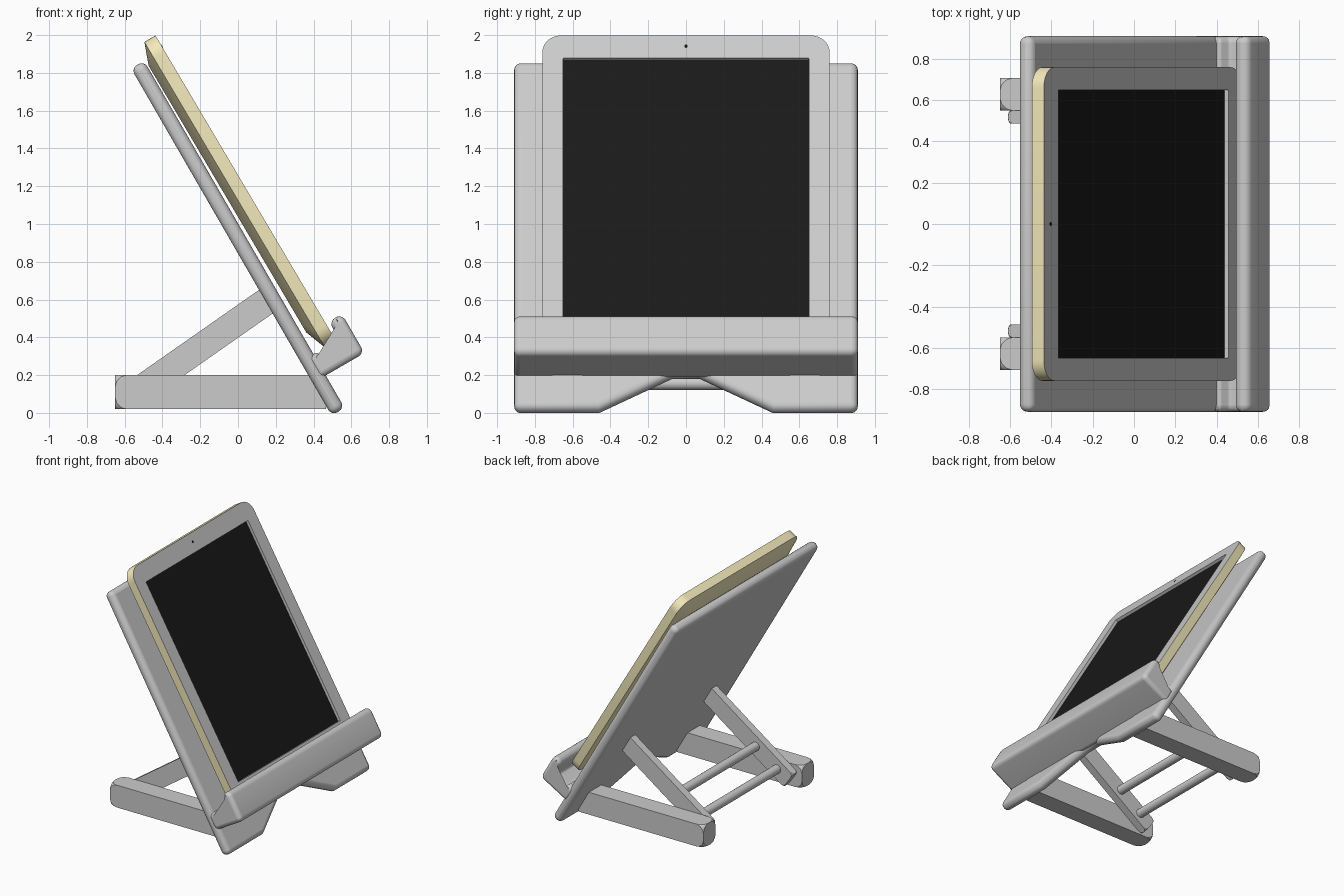
import bpy, bmesh, math
from mathutils import Matrix, Vector

if "Cube" in bpy.data.objects:
    bpy.data.objects.remove(bpy.data.objects["Cube"])


def material(name, rgb):
    m = bpy.data.materials.new(name)
    m.diffuse_color = (*rgb, 1)
    m.use_nodes = True
    m.node_tree.nodes["Principled BSDF"].inputs["Base Color"].default_value = m.diffuse_color
    return m


def finish(name, bm, matrix=None, mats=(), bevel=0, mirror=False):
    """Turn a bmesh into a named object in world coordinates."""
    bmesh.ops.recalc_face_normals(bm, faces=bm.faces)
    if matrix:
        bm.transform(matrix)
    me = bpy.data.meshes.new(name)
    bm.to_mesh(me)
    bm.free()
    ob = bpy.data.objects.new(name, me)
    bpy.context.collection.objects.link(ob)
    for m in mats:
        me.materials.append(m)
    bpy.context.view_layer.objects.active = ob
    ob.select_set(True)
    bpy.ops.object.shade_smooth_by_angle(angle=math.radians(32))
    ob.select_set(False)
    if bevel:
        b = ob.modifiers.new("rounding", 'BEVEL')
        b.width, b.segments = bevel, 4
        b.limit_method, b.angle_limit = 'ANGLE', math.radians(32)
        b.use_clamp_overlap = False
    if mirror:
        ob.modifiers.new("mirror", 'MIRROR').use_axis = (False, True, False)
    return ob


def prism(points, direction):
    bm = bmesh.new()
    face = bm.faces.new([bm.verts.new(p) for p in points])
    ext = bmesh.ops.extrude_face_region(bm, geom=[face])
    bmesh.ops.translate(bm, vec=direction,
                        verts=[v for v in ext['geom'] if isinstance(v, bmesh.types.BMVert)])
    return bm


def leaning(x, z, degrees):
    """Frame: local X = width, Y = up the slope, Z = out of the front face."""
    a = math.radians(degrees)
    up, out = (-math.cos(a), 0, math.sin(a)), (math.sin(a), 0, math.cos(a))
    m = Matrix((Vector((0, 1, 0)), Vector(up), Vector(out))).transposed().to_4x4()
    return Matrix.Translation((x, 0, z)) @ m


def fillet(points, steps=5):
    """Round the corners of a polygon given as (x, y, radius)."""
    out = []
    for i, (x, y, r) in enumerate(points):
        p = Vector((x, y))
        a = (Vector(points[i - 1][:2]) - p).normalized()
        b = (Vector(points[(i + 1) % len(points)][:2]) - p).normalized()
        if r == 0:
            out.append(p)
            continue
        half = a.angle(b) / 2
        c = p + (a + b).normalized() * (r / math.sin(half))
        d = r / math.tan(half)
        s, e = p + a * d - c, p + b * d - c
        turn = s.angle_signed(e)
        for k in range(steps + 1):
            out.append(c + Matrix.Rotation(-turn * k / steps, 2) @ s)
    return out


stand = leaning(0.51, 0.04, 60)

# back board with a trapezoid notch in its lower edge
half = [(0.07, 0.17), (0.46, -0.04), (0.91, -0.04), (0.91, 2.083)]
outline = half + [(-x, y) for x, y in reversed(half)]
finish("back_board", prism([(x, y, -0.04) for x, y in outline], (0, 0, 0.08)),
       stand, bevel=0.036)

# ledge with raised lip, an L profile swept across the width
profile = fillet([(0, 0.16, 0), (0.277, 0.16, 0.036), (0.277, 0.40, 0.039),
                  (0.197, 0.40, 0.039), (0.197, 0.24, 0.02), (0.085, 0.24, 0.02),
                  (0.06, 0.29, 0.02), (0, 0.29, 0)])
finish("ledge", prism([(-0.91, t, w) for w, t in profile], (1.82, 0, 0)),
       stand, bevel=0.03)


def bar(name, a, b, y0, y1, height, cut):
    """Mirrored bar from a to b (x, z); corners of the a end are rounded off."""
    a, b = Vector(a), Vector(b)
    d = (b - a).normalized()
    n = Vector((-d.y, d.x)) * height / 2
    pts = [a + n, a - n, b - n, b + n]
    bm = prism([(p.x, y0, p.y) for p in pts], (0, y1 - y0, 0))
    ends = [v for v in bm.verts if (Vector((v.co.x, v.co.z)) - a).dot(d) < 0.01]
    bmesh.ops.bevel(bm, geom=ends, offset=cut, segments=3, profile=0.5,
                    affect='VERTICES')
    finish(name, bm, mirror=True)


# feet and the struts standing inside them
bar("foot", (-0.65, 0.11), (0.467, 0.11), 0.55, 0.707, 0.18, 0.06)
bar("strut", (-0.57, 0.087), (0.165, 0.601), 0.487, 0.55, 0.144, 0.028)

# cross rods between the struts
for name, x, z in (("lower_rod", -0.47, 0.156), ("upper_rod", -0.28, 0.289)):
    bm = bmesh.new()
    bmesh.ops.create_cone(bm, cap_ends=True, segments=24, radius1=0.035,
                          radius2=0.035, depth=1.0)
    finish(name, bm, Matrix.Translation((x, 0, z)) @ Matrix.Rotation(math.pi / 2, 4, 'X'))

# tablet: rings lofted from the back face to the recessed screen
shell = material("shell", (0.9, 0.82, 0.5))
bezel = material("bezel", (0.55, 0.55, 0.55))
black = material("black", (0.01, 0.01, 0.01))
tablet = leaning(0.52, 0.38, 59.4)


def ring(bm, w, y0, y1, r, z):
    pts = fillet([(-w, y0, r), (w, y0, r), (w, y1, r), (-w, y1, r)], 8)
    return [bm.verts.new((p.x, p.y, z)) for p in pts]


bm = bmesh.new()
rings = [ring(bm, 0.64, 0.12, 1.76, 0.06, -0.113), ring(bm, 0.76, 0, 1.88, 0.1, -0.068),
         ring(bm, 0.76, 0, 1.88, 0.1, 0), ring(bm, 0.65, 0.12, 1.74, 0.002, 0),
         ring(bm, 0.65, 0.12, 1.74, 0.002, -0.023)]
bm.faces.new(rings[0])
bm.faces.new(rings[-1]).material_index = 2
for i, (lo, hi) in enumerate(zip(rings, rings[1:])):
    for k in range(len(lo)):
        j = (k + 1) % len(lo)
        bm.faces.new((lo[k], lo[j], hi[j], hi[k])).material_index = int(i > 1)
finish("tablet", bm, tablet, (shell, bezel, black))

# camera dot
bm = bmesh.new()
bmesh.ops.create_cone(bm, cap_ends=True, segments=16, radius1=0.009, radius2=0.009, depth=0.004)
finish("camera_dot", bm, tablet @ Matrix.Translation((0, 1.815, 0)), (black,))
